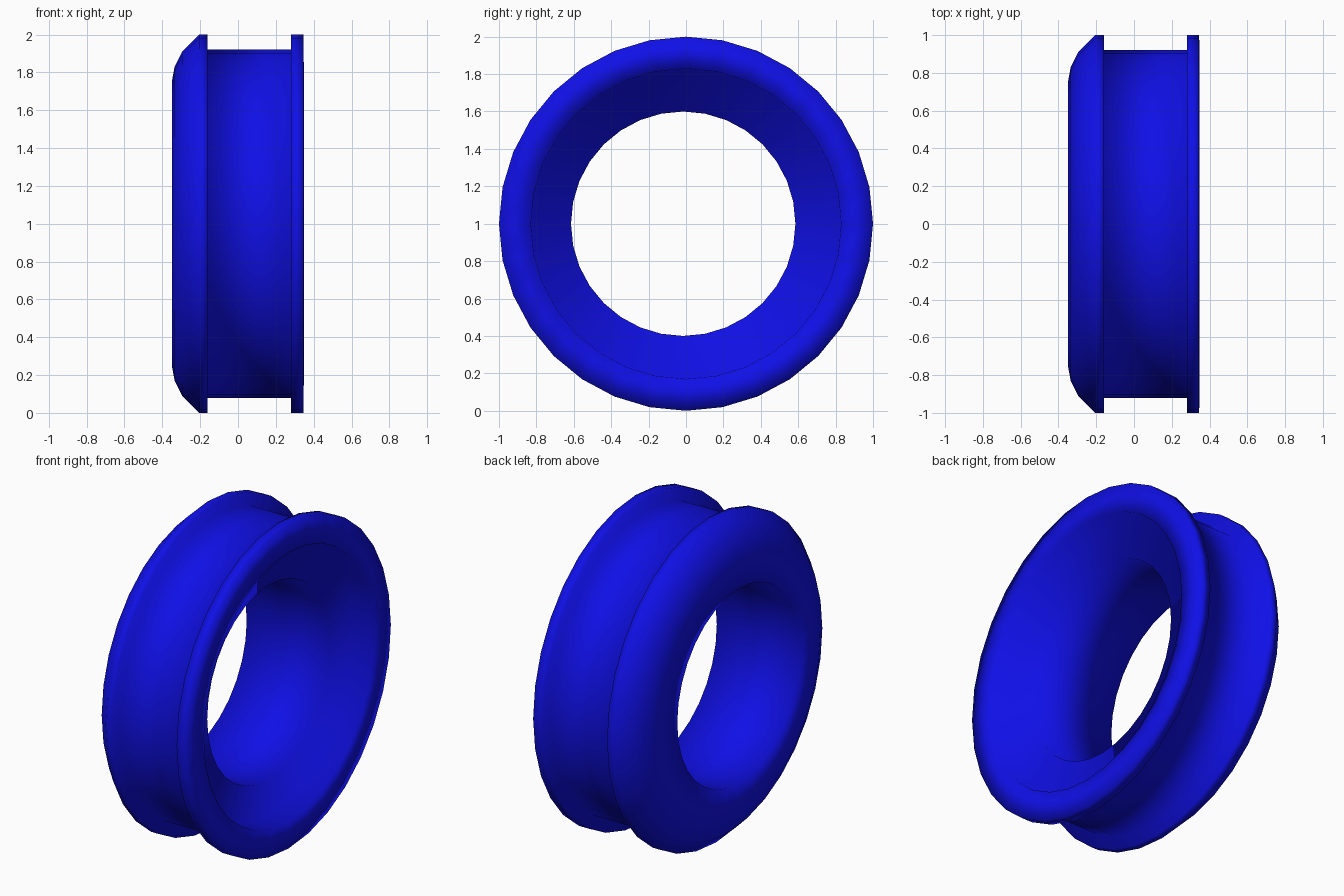
import bpy, bmesh
from math import cos, sin, tau

cube = bpy.data.objects.get("Cube")
if cube:
    bpy.data.objects.remove(cube, do_unlink=True)

SIDES = 32
HOLE_SHIFT = -0.015   # the bore sits slightly off centre along y

blue = bpy.data.materials.new("deep_blue")
blue.use_nodes = True
colour = (0.005, 0.005, 0.8, 1)
blue.diffuse_color = colour
blue.node_tree.nodes["Principled BSDF"].inputs["Base Color"].default_value = colour

# closed cross-section of the ring: (x along the axle, radius)
profile = [
    (-0.16, 0.92), (0.28, 0.92),                  # groove floor
    (0.28, 1.0), (0.345, 1.0),                    # thin flange
    (0.348, 0.83), (0.22, 0.82),                  # lip and recess
    (0.22, 0.6), (-0.35, 0.6),                    # bore
    (-0.35, 0.75), (-0.335, 0.83), (-0.295, 0.91),  # rounded face
    (-0.205, 1.0), (-0.16, 1.0),                  # thick flange
]


def ring(name, section):
    """Sweep a closed cross-section round the x axis."""
    bm = bmesh.new()
    loops = []
    for i in range(SIDES):
        a = tau * i / SIDES
        loops.append([
            bm.verts.new((x, r * sin(a) + (HOLE_SHIFT if r == 0.6 else 0), 1 + r * cos(a)))
            for x, r in section])
    n = len(section)
    for i in range(SIDES):
        here, ahead = loops[i], loops[(i + 1) % SIDES]
        for j in range(n):
            k = (j + 1) % n
            bm.faces.new((here[j], here[k], ahead[k], ahead[j]))
    bmesh.ops.recalc_face_normals(bm, faces=bm.faces)
    for face in bm.faces:
        face.smooth = True
    mesh = bpy.data.meshes.new(name)
    bm.to_mesh(mesh)
    bm.free()
    mesh.materials.append(blue)
    obj = bpy.data.objects.new(name, mesh)
    bpy.context.collection.objects.link(obj)
    return obj


ring("grooved_ring", profile)
